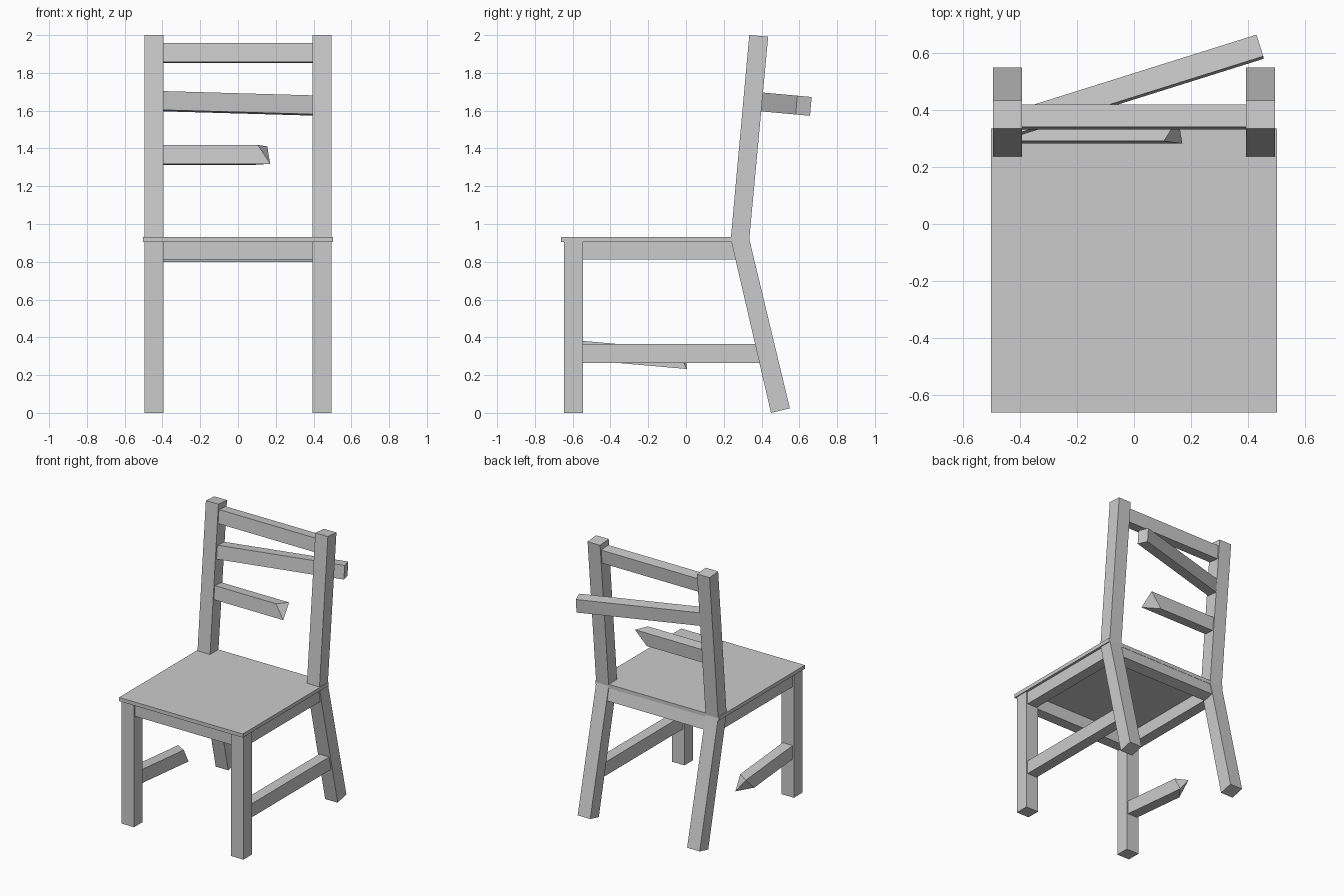
import bpy, bmesh, math
from mathutils import Matrix, Vector

if "Cube" in bpy.data.objects:
    bpy.data.objects.remove(bpy.data.objects["Cube"])

LEAN = math.radians(-5.2)     # tilt of the upper back
SPLAY = math.radians(12.9)    # tilt of the lower back legs
LEG_X = 0.445


def finish(name, bm):
    bmesh.ops.recalc_face_normals(bm, faces=bm.faces)
    mesh = bpy.data.meshes.new(name)
    bm.to_mesh(mesh)
    bm.free()
    obj = bpy.data.objects.new(name, mesh)
    bpy.context.collection.objects.link(obj)
    return obj


def box(name, x, y, z):
    bm = bmesh.new()
    centre = Vector((sum(x) / 2, sum(y) / 2, sum(z) / 2))
    size = (x[1] - x[0], y[1] - y[0], z[1] - z[0], 1)
    bmesh.ops.create_cube(bm, size=1, matrix=Matrix.Translation(centre) @ Matrix.Diagonal(size))
    return finish(name, bm)


def bar(name, start, rot, length, snapped=False, w=0.08, h=0.1):
    """Bar along local x; a snapped end has four uneven corners."""
    bm = bmesh.new()
    corners = [(-w / 2, h / 2), (-w / 2, -h / 2), (w / 2, -h / 2), (w / 2, h / 2)]
    cut = (0.065, 0, 0.105, 0.015) if snapped else (0, 0, 0, 0)
    a = [bm.verts.new((0, y, z)) for y, z in corners]
    b = [bm.verts.new((length - c, y, z)) for c, (y, z) in zip(cut, corners)]
    bm.faces.new(a)
    if snapped:
        bm.faces.new((b[0], b[1], b[3]))
        bm.faces.new((b[1], b[2], b[3]))
    else:
        bm.faces.new(b)
    for i in range(4):
        j = (i + 1) % 4
        bm.faces.new((a[i], a[j], b[j], b[i]))
    bm.transform(Matrix.Translation(Vector(start)) @ rot)
    return finish(name, bm)


def rx(a):
    return Matrix.Rotation(a, 4, 'X')


def rz(a):
    return Matrix.Rotation(a, 4, 'Z')


def back_y(z):
    return 0.286 + 0.0917 * (z - 0.92)


# Seat board
box("seat", (-0.503, 0.503), (-0.663, 0.335), (0.905, 0.932))

# Legs and side aprons, both sides
post_profile = [(0.45, 0.0), (0.55, 0.024), (0.335, 0.92), (0.435, 1.992), (0.335, 2.0), (0.237, 0.92)]
for side, s in (("left", -1), ("right", 1)):
    x = (s * LEG_X - 0.051, s * LEG_X + 0.051)
    box(side + "_front_leg", x, (-0.645, -0.545), (0, 0.907))
    bm = bmesh.new()
    face = bm.faces.new([bm.verts.new((x[0], y, z)) for y, z in post_profile])
    ext = bmesh.ops.extrude_face_region(bm, geom=[face], use_keep_orig=True)
    bmesh.ops.translate(bm, vec=(x[1] - x[0], 0, 0),
                        verts=[v for v in ext["geom"] if isinstance(v, bmesh.types.BMVert)])
    finish(side + "_back_post", bm)
    box(side + "_apron", (s * LEG_X - 0.04, s * LEG_X + 0.04), (-0.56, 0.29), (0.812, 0.907))

# Front and tilted back aprons
box("front_apron", (-0.42, 0.42), (-0.635, -0.555), (0.812, 0.907))
bar("back_apron", (-0.42, 0.303, 0.857), rx(SPLAY), 0.84)

# Lower side rails: whole on the right, snapped and sagging on the left
box("right_rail", (LEG_X - 0.04, LEG_X + 0.04), (-0.56, 0.42), (0.265, 0.365))
bar("left_broken_rail", (-LEG_X, -0.56, 0.332), rx(math.radians(-5)) @ rz(math.pi / 2), 0.571, True)

# Back slats: whole, swung loose, snapped
bar("top_slat", (-0.42, back_y(1.905), 1.905), rx(LEAN), 0.84)
bar("loose_slat", (-0.43, 0.349, 1.651), rx(LEAN) @ rz(math.radians(17.5)), 0.915)
bar("broken_slat", (-0.42, back_y(1.365), 1.365), rx(LEAN), 0.59, True)
